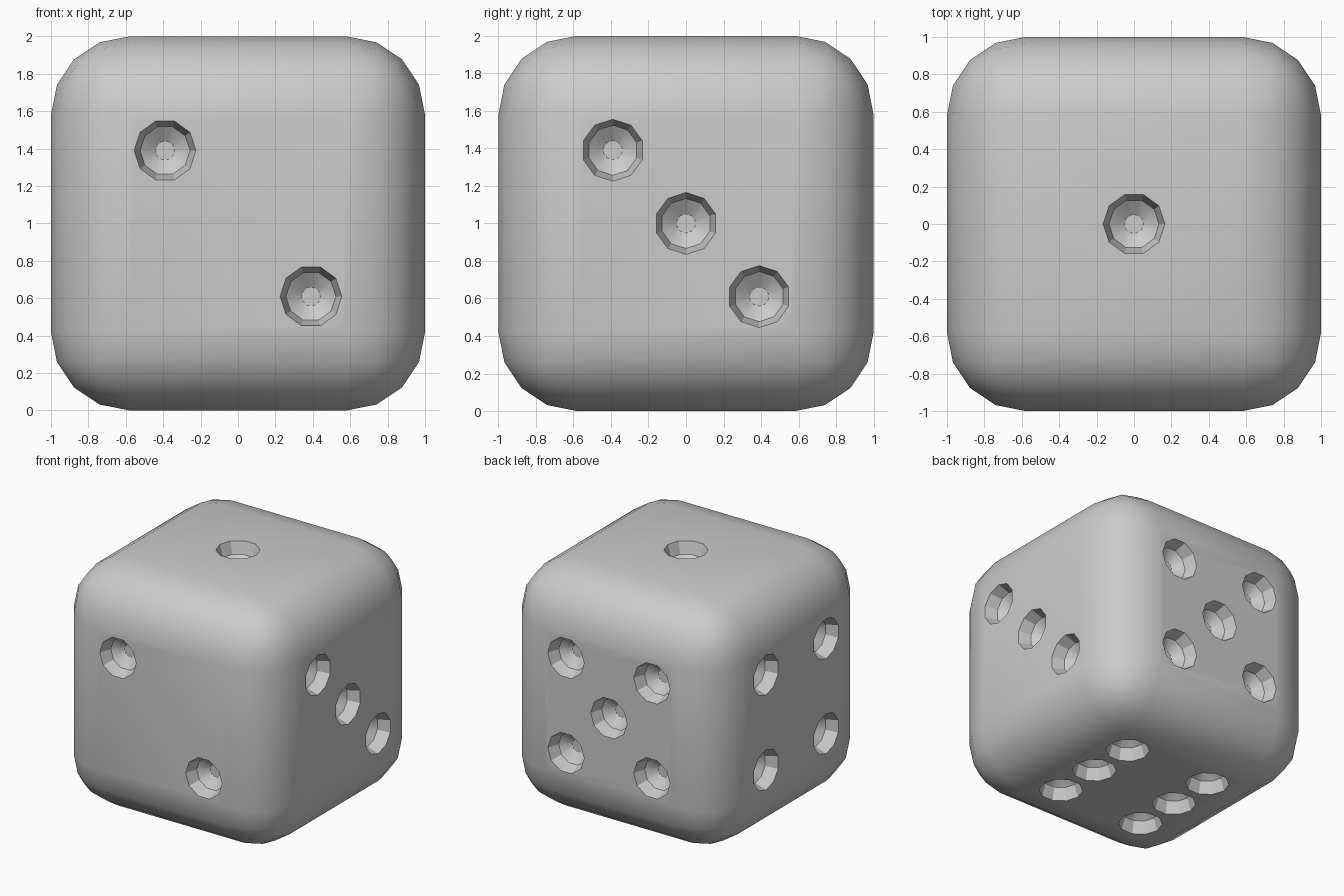
import bpy, bmesh, math
from mathutils import Matrix, Vector

cube = bpy.data.objects.get("Cube")
if cube:
    bpy.data.objects.remove(cube, do_unlink=True)

grey = bpy.data.materials.new("plain_grey")
grey.use_nodes = True
colour = (0.6, 0.6, 0.6, 1)
grey.diffuse_color = colour
grey.node_tree.nodes["Principled BSDF"].inputs["Base Color"].default_value = colour

CENTRE = Vector((0, 0, 1))
S = 0.39           # pip spacing
R = 0.165          # pip radius
SIDES = 10


def make_object(name, bm):
    bmesh.ops.recalc_face_normals(bm, faces=bm.faces)
    mesh = bpy.data.meshes.new(name)
    bm.to_mesh(mesh)
    bm.free()
    mesh.materials.append(grey)
    obj = bpy.data.objects.new(name, mesh)
    bpy.context.collection.objects.link(obj)
    return obj


# Rounded body
bm = bmesh.new()
bmesh.ops.create_cube(bm, size=2, matrix=Matrix.Translation(CENTRE))
bmesh.ops.bevel(bm, geom=bm.edges[:], offset=0.42, offset_type='OFFSET',
                segments=4, profile=0.5, affect='EDGES')
body = make_object("die_body", bm)

# Pip bowl profile: flat floor, sloping bowl, steep wall continued past the surface
bowl = [(R * math.sin(math.radians(a)), -R * math.cos(math.radians(a))) for a in (18, 54, 90)]
(r1, z1), (r2, z2) = bowl[1:]
bowl[2] = (r2 + (r2 - r1) * 0.3, z2 + (z2 - z1) * 0.3)


def add_pip(bm, normal, right, u, v):
    """Add one closed bowl, with its decagon corner pointing along right."""
    up = normal.cross(right)
    origin = CENTRE + normal + right * u + up * v
    rings = []
    for r, h in bowl:
        angles = [math.tau * i / SIDES for i in range(SIDES)]
        rings.append([bm.verts.new(origin + normal * h + right * r * math.cos(a)
                                   + up * r * math.sin(a)) for a in angles])
    for low, high in zip(rings, rings[1:]):
        for i in range(SIDES):
            j = (i + 1) % SIDES
            bm.faces.new((low[i], low[j], high[j], high[i]))
    bm.faces.new(rings[0][::-1])
    bm.faces.new(rings[-1])


X, Y, Z = Vector((1, 0, 0)), Vector((0, 1, 0)), Vector((0, 0, 1))
corners = [(a, b) for a in (-S, S) for b in (-S, S)]
faces = [
    (Z, X, [(0, 0)]),
    (-Y, X, [(-S, S), (S, -S)]),
    (X, Z, [(S, S), (0, 0), (-S, -S)]),      # up is -y on this face
    (-X, Z, corners),
    (Y, X, corners + [(0, 0)]),
    (-Z, X, corners + [(-S, 0), (S, 0)]),
]

# Cut the pips
bm = bmesh.new()
for normal, right, spots in faces:
    for u, v in spots:
        add_pip(bm, normal, right, u, v)
cutter = make_object("pip_cutter", bm)
cutter.hide_render = True

mod = body.modifiers.new("pips", 'BOOLEAN')
mod.operation = 'DIFFERENCE'
mod.solver = 'EXACT'
mod.object = cutter
bpy.context.view_layer.objects.active = body
for obj in bpy.context.selected_objects:
    obj.select_set(False)
body.select_set(True)
bpy.ops.object.modifier_apply(modifier=mod.name)
bpy.data.objects.remove(cutter, do_unlink=True)

# Smooth rounding, crisp pip rims
bpy.ops.object.shade_smooth_by_angle(angle=math.radians(30))
